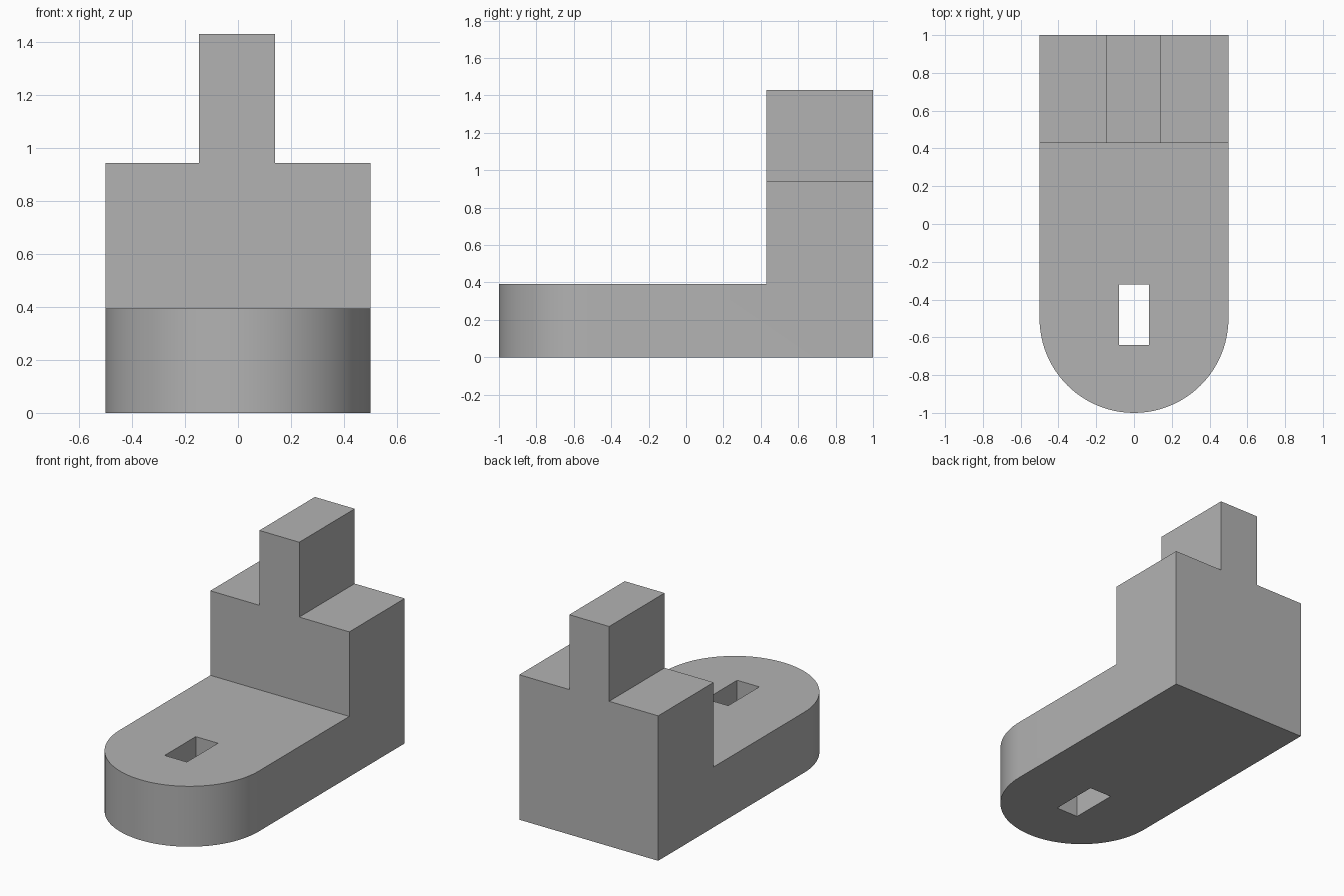
import bpy
import bmesh
from math import cos, sin, pi, radians

cube = bpy.data.objects.get("Cube")
if cube:
    bpy.data.objects.remove(cube, do_unlink=True)

HALF_W = 0.5
BASE_H, SHOULDER_H, TOP_H = 0.393, 0.943, 1.43
FRONT_Y, WALL_Y, BACK_Y = -1.0, 0.43, 1.0
TONGUE_L, TONGUE_R = -0.147, 0.14
ARC_STEPS = 48

grey = bpy.data.materials.new("plain_grey")
grey.use_nodes = True
colour = (0.45, 0.45, 0.45, 1)
grey.diffuse_color = colour
grey.node_tree.nodes["Principled BSDF"].inputs["Base Color"].default_value = colour


def prism(name, outline, direction):
    """Extrude a closed outline of 3D points along a direction."""
    bm = bmesh.new()
    face = bm.faces.new([bm.verts.new(p) for p in outline])
    result = bmesh.ops.extrude_face_region(bm, geom=[face])
    moved = [v for v in result["geom"] if isinstance(v, bmesh.types.BMVert)]
    bmesh.ops.translate(bm, verts=moved, vec=direction)
    bmesh.ops.recalc_face_normals(bm, faces=bm.faces)
    mesh = bpy.data.meshes.new(name)
    bm.to_mesh(mesh)
    bm.free()
    mesh.materials.append(grey)
    obj = bpy.data.objects.new(name, mesh)
    bpy.context.collection.objects.link(obj)
    return obj


def combine(target, other, operation):
    """Apply a boolean and discard the second solid."""
    mod = target.modifiers.new(operation.lower(), "BOOLEAN")
    mod.operation = operation
    mod.solver = "EXACT"
    mod.object = other
    bpy.context.view_layer.objects.active = target
    bpy.ops.object.modifier_apply(modifier=mod.name)
    bpy.data.objects.remove(other, do_unlink=True)


# Base plate with a round front end
arc = [(-HALF_W * cos(pi * i / ARC_STEPS),
        FRONT_Y + HALF_W - HALF_W * sin(pi * i / ARC_STEPS), 0)
       for i in range(ARC_STEPS + 1)]
bracket = prism("stepped_bracket",
                arc + [(HALF_W, BACK_Y, 0), (-HALF_W, BACK_Y, 0)],
                (0, 0, BASE_H))

# Slot through the base plate
slot = prism("slot_cutter",
             [(-0.08, -0.64, -0.1), (0.08, -0.64, -0.1),
              (0.08, -0.32, -0.1), (-0.08, -0.32, -0.1)],
             (0, 0, 1))
slot.hide_render = True
combine(bracket, slot, "DIFFERENCE")

# Upright block with shoulders and a central tongue
profile = [(-HALF_W, BASE_H), (HALF_W, BASE_H), (HALF_W, SHOULDER_H),
           (TONGUE_R, SHOULDER_H), (TONGUE_R, TOP_H), (TONGUE_L, TOP_H),
           (TONGUE_L, SHOULDER_H), (-HALF_W, SHOULDER_H)]
upright = prism("upright", [(x, WALL_Y, z) for x, z in profile],
                (0, BACK_Y - WALL_Y, 0))
combine(bracket, upright, "UNION")

# Merge flush faces and smooth only the round end
bm = bmesh.new()
bm.from_mesh(bracket.data)
bmesh.ops.remove_doubles(bm, verts=bm.verts, dist=0.0001)
bmesh.ops.dissolve_limit(bm, angle_limit=radians(0.5),
                         verts=bm.verts, edges=bm.edges)
bm.to_mesh(bracket.data)
bm.free()
bpy.ops.object.select_all(action="DESELECT")
bracket.select_set(True)
bpy.context.view_layer.objects.active = bracket
bpy.ops.object.shade_smooth_by_angle(angle=radians(30))
